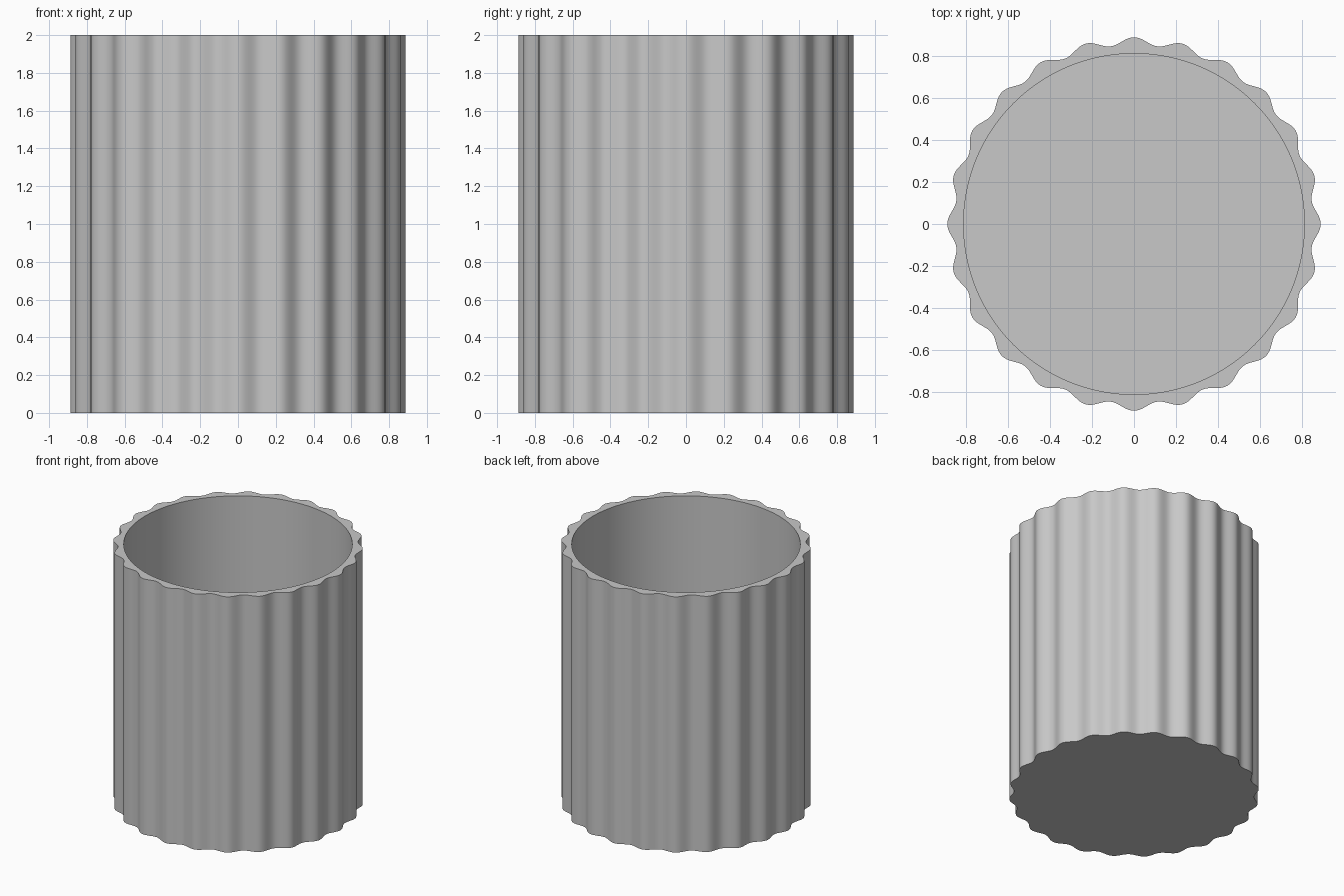
import bpy
import bmesh
from math import cos, sin, tau, radians

cube = bpy.data.objects.get("Cube")
if cube:
    bpy.data.objects.remove(cube, do_unlink=True)

FLUTES = 24
STEPS = 16                    # segments per flute
COUNT = FLUTES * STEPS
HEIGHT = 2.0
FLOOR = 0.07
MID_RADIUS, WAVE = 0.8695, 0.018
BORE_RADIUS = 0.81

grey = bpy.data.materials.new("light_grey")
grey.use_nodes = True
colour = (0.58, 0.58, 0.58, 1)
grey.diffuse_color = colour
grey.node_tree.nodes["Principled BSDF"].inputs["Base Color"].default_value = colour


def fluted(angle):
    return MID_RADIUS + WAVE * cos(FLUTES * angle)


def bore(angle):
    return BORE_RADIUS


def ring(bm, radius_at, z):
    verts = []
    for i in range(COUNT):
        a = tau * i / COUNT
        r = radius_at(a)
        verts.append(bm.verts.new((r * cos(a), r * sin(a), z)))
    return verts


def bridge(bm, a, b):
    for i in range(COUNT):
        j = (i + 1) % COUNT
        bm.faces.new((a[i], a[j], b[j], b[i]))


# Fluted outer wall, flat rim, round bore, closed base
bm = bmesh.new()
rings = [ring(bm, fluted, 0), ring(bm, fluted, HEIGHT),
         ring(bm, bore, HEIGHT), ring(bm, bore, FLOOR)]
for lower, upper in zip(rings, rings[1:]):
    bridge(bm, lower, upper)
bm.faces.new(rings[0][::-1])
bm.faces.new(rings[-1])
bmesh.ops.recalc_face_normals(bm, faces=bm.faces)

mesh = bpy.data.meshes.new("fluted_cup")
bm.to_mesh(mesh)
bm.free()
mesh.materials.append(grey)
cup = bpy.data.objects.new("fluted_cup", mesh)
bpy.context.collection.objects.link(cup)

# Smooth flutes with crisp rim and base edges
bpy.ops.object.select_all(action="DESELECT")
cup.select_set(True)
bpy.context.view_layer.objects.active = cup
bpy.ops.object.shade_smooth_by_angle(angle=radians(40))
